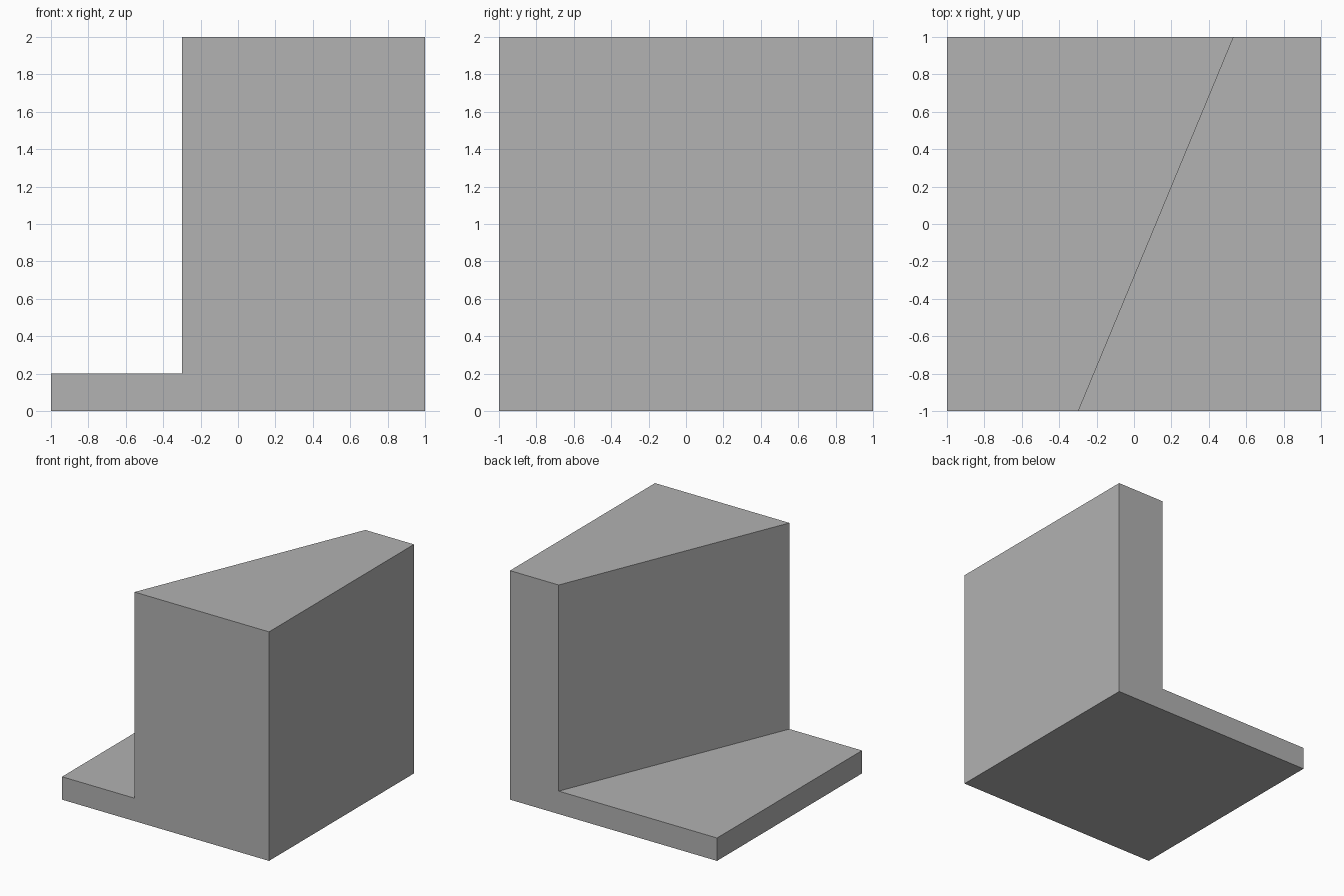
import bpy
import bmesh
from mathutils import Matrix, Vector

cube = bpy.data.objects.get("Cube")
if cube:
    bpy.data.objects.remove(cube, do_unlink=True)

SIZE = 2.0
SLAB = 0.2
FRONT_X, BACK_X = -0.3, 0.53   # where the slanted wall meets the front and back

# Plain grey material
grey = bpy.data.materials.new("plain_grey")
grey.use_nodes = True
colour = (0.445, 0.445, 0.445, 1)
grey.diffuse_color = colour
grey.node_tree.nodes["Principled BSDF"].inputs["Base Color"].default_value = colour

# Square base slab
bm = bmesh.new()
place = Matrix.Translation((0, 0, SLAB / 2)) @ Matrix.Diagonal((SIZE, SIZE, SLAB, 1))
bmesh.ops.create_cube(bm, size=1, matrix=place)

# Split the slab top along the slanted line
top = max(bm.faces, key=lambda f: f.calc_center_median().z)
start = Vector((FRONT_X, -1, SLAB))
along = Vector((BACK_X - FRONT_X, SIZE, 0))
normal = along.cross(Vector((0, 0, 1)))
bmesh.ops.bisect_plane(bm, geom=[top, *top.edges, *top.verts],
                       plane_co=start, plane_no=normal)

# Raise the tapered block from the wider-x part of the top
bm.normal_update()
tops = [f for f in bm.faces if f.normal.z > 0.9]
block_top = max(tops, key=lambda f: f.calc_center_median().x)
raised = bmesh.ops.extrude_discrete_faces(bm, faces=[block_top])["faces"]
bmesh.ops.translate(bm, verts=raised[0].verts, vec=(0, 0, SIZE - SLAB))

# Merge coplanar sides into clean flat faces
bmesh.ops.dissolve_limit(bm, angle_limit=0.01, verts=bm.verts, edges=bm.edges)
bmesh.ops.recalc_face_normals(bm, faces=bm.faces)

mesh = bpy.data.meshes.new("slab_with_tapered_block")
bm.to_mesh(mesh)
bm.free()
mesh.materials.append(grey)
body = bpy.data.objects.new("slab_with_tapered_block", mesh)
bpy.context.collection.objects.link(body)
